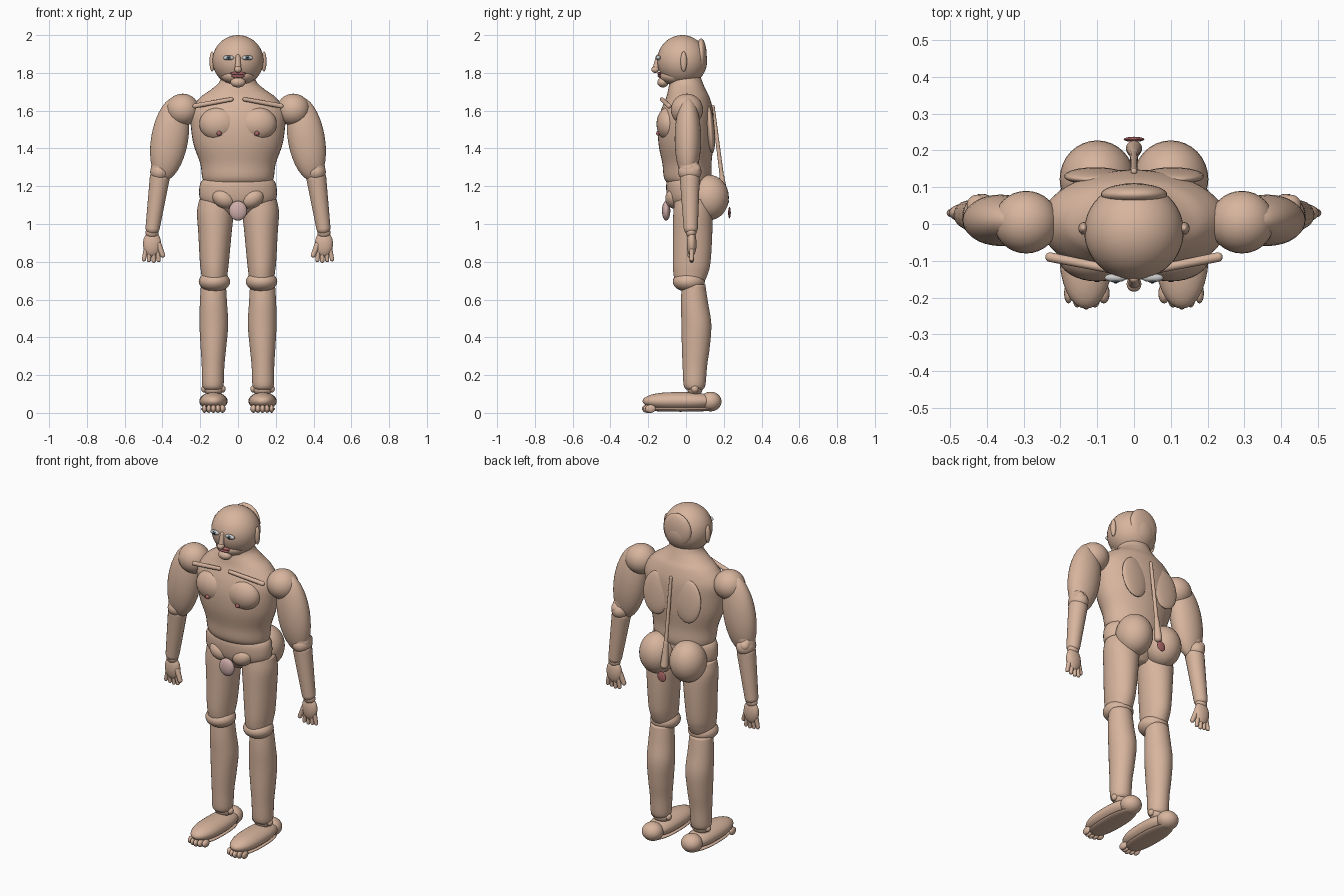
import bpy, bmesh, math
from mathutils import Vector, Matrix


def material(name, rgb):
    m = bpy.data.materials.new(name)
    m.diffuse_color = (*rgb, 1)
    return m


SKIN = material("skin", (0.68, 0.46, 0.34))
PINK = material("pink", (0.62, 0.42, 0.40))
RED = material("red", (0.42, 0.14, 0.14))
WHITE = material("white", (0.85, 0.87, 0.85))
IRIS = material("iris", (0.12, 0.2, 0.25))
DARK = material("dark", (0.02, 0.02, 0.02))


def finish(name, bm, mat):
    bmesh.ops.recalc_face_normals(bm, faces=bm.faces)
    me = bpy.data.meshes.new(name)
    bm.to_mesh(me)
    bm.free()
    for p in me.polygons:
        p.use_smooth = True
    me.materials.append(mat)
    ob = bpy.data.objects.new(name, me)
    bpy.context.collection.objects.link(ob)
    return ob


def ball(name, loc, rad, mat=SKIN, tilt=0, pitch=0, blunt=1, seg=32):
    """Ellipsoid; tilt turns about y, pitch about x, blunt < 1 fattens the y ends."""
    bm = bmesh.new()
    bmesh.ops.create_uvsphere(bm, u_segments=seg, v_segments=seg // 2, radius=1)
    for v in bm.verts:
        v.co.y = math.copysign(abs(v.co.y) ** blunt, v.co.y)
        v.co = Vector(a * b for a, b in zip(v.co, rad))
    bm.transform(Matrix.Translation(loc) @ Matrix.Rotation(tilt, 4, 'Y') @ Matrix.Rotation(pitch, 4, 'X'))
    return finish(name, bm, mat)


def rod(name, a, b, r1, r2, mat=SKIN, seg=20):
    """Tapered rod from a to b with rounded ends."""
    a, b = Vector(a), Vector(b)
    d = b - a
    rot = d.to_track_quat('Z', 'Y').to_matrix().to_4x4()
    bm = bmesh.new()
    bmesh.ops.create_cone(bm, segments=seg, radius1=r1, radius2=r2, depth=d.length, cap_ends=False,
                          matrix=Matrix.Translation((a + b) / 2) @ rot)
    for p, r in ((a, r1), (b, r2)):
        bmesh.ops.create_uvsphere(bm, u_segments=seg, v_segments=10, radius=r, matrix=Matrix.Translation(p) @ rot)
    return finish(name, bm, mat)


def loft(name, rows, mat=SKIN, seg=40, steps=5):
    """Smooth stack of elliptical sections given as (z, x, y, rx, ry)."""
    rows = [Vector(r) for r in rows]
    pts = [rows[0]] + rows + [rows[-1]]
    sections = []
    for i in range(1, len(pts) - 2):
        p0, p1, p2, p3 = pts[i - 1:i + 3]
        for k in range(steps):
            t = k / steps
            sections.append(0.5 * (2 * p1 + (p2 - p0) * t + (2 * p0 - 5 * p1 + 4 * p2 - p3) * t * t
                                   + (3 * p1 - p0 - 3 * p2 + p3) * t ** 3))
    sections.append(rows[-1])
    bm = bmesh.new()
    rings = []
    for z, x, y, rx, ry in sections:
        rings.append([bm.verts.new((x + rx * math.cos(2 * math.pi * j / seg),
                                    y + ry * math.sin(2 * math.pi * j / seg), z)) for j in range(seg)])
    for lo, hi in zip(rings, rings[1:]):
        for j in range(seg):
            k = (j + 1) % seg
            bm.faces.new((lo[j], lo[k], hi[k], hi[j]))
    bm.faces.new(rings[0])
    bm.faces.new(rings[-1])
    return finish(name, bm, mat)


# Head and face
ball("head", (0, -0.02, 1.865), (0.135, 0.132, 0.135), seg=48)
ball("jaw", (0, -0.055, 1.785), (0.09, 0.085, 0.05))
ball("chin", (0, -0.122, 1.75), (0.04, 0.03, 0.027))
ball("back_of_head", (0, 0.08, 1.885), (0.09, 0.03, 0.097))
rod("nose_bridge", (0, -0.148, 1.885), (0, -0.16, 1.825), 0.012, 0.016)
ball("nose_tip", (0, -0.163, 1.818), (0.02, 0.021, 0.018))
ball("upper_lip", (0, -0.14, 1.797), (0.042, 0.012, 0.009), RED)
ball("lower_lip", (0, -0.138, 1.783), (0.036, 0.012, 0.009), RED)

# Trunk
loft("torso", [(1.20, 0, 0.02, 0.165, 0.10), (1.24, 0, 0.01, 0.188, 0.125),
               (1.32, 0, 0.005, 0.20, 0.13), (1.42, 0, 0.0, 0.235, 0.145),
               (1.52, 0, 0.0, 0.25, 0.148), (1.60, 0, 0.005, 0.25, 0.138),
               (1.67, 0, 0.01, 0.20, 0.115), (1.71, 0, 0.005, 0.145, 0.10),
               (1.75, 0, 0.0, 0.10, 0.088), (1.80, 0, -0.01, 0.085, 0.08)])
loft("pelvis", [(1.04, 0, 0.02, 0.06, 0.05), (1.09, 0, 0.015, 0.16, 0.09),
                (1.13, 0, 0.01, 0.20, 0.107), (1.19, 0, 0.01, 0.205, 0.115),
                (1.23, 0, 0.01, 0.19, 0.11), (1.25, 0, 0.01, 0.15, 0.09)])
ball("groin", (0, -0.105, 1.07), (0.048, 0.022, 0.052), PINK)
rod("spine", (0, 0.143, 1.62), (0, 0.19, 1.25), 0.009, 0.011)
rod("tailbone", (0, 0.19, 1.25), (0, 0.205, 1.12), 0.013, 0.022)
ball("tailbone_tip", (0, 0.23, 1.06), (0.028, 0.007, 0.03), RED)

for s, side in ((-1, "right"), (1, "left")):
    # Eyes and ears
    ball(f"{side}_eye", (s * 0.05, -0.146, 1.88), (0.03, 0.012, 0.013), WHITE)
    ball(f"{side}_iris", (s * 0.05, -0.156, 1.88), (0.011, 0.004, 0.011), IRIS, seg=16)
    ball(f"{side}_pupil", (s * 0.05, -0.159, 1.88), (0.005, 0.003, 0.005), DARK, seg=12)
    ball(f"{side}_ear", (s * 0.137, -0.012, 1.86), (0.014, 0.017, 0.053))

    # Chest and back details
    ball(f"{side}_chest", (s * 0.10, -0.09, 1.53), (0.105, 0.066, 0.09))
    ball(f"{side}_nipple", (s * 0.10, -0.147, 1.48), (0.013, 0.011, 0.013), RED, seg=16)
    rod(f"{side}_collarbone", (s * 0.035, -0.128, 1.66), (s * 0.228, -0.09, 1.625), 0.011, 0.013)
    ball(f"{side}_shoulder_blade", (s * 0.105, 0.13, 1.50), (0.085, 0.022, 0.125), pitch=0.08)
    ball(f"{side}_buttock", (s * 0.10, 0.122, 1.14), (0.102, 0.105, 0.12))
    ball(f"{side}_hip_crease", (s * 0.075, -0.06, 1.135), (0.065, 0.05, 0.05), tilt=s * -0.5)

    # Arm
    ball(f"{side}_shoulder", (s * 0.293, 0.005, 1.605), (0.088, 0.085, 0.085))
    ball(f"{side}_upper_arm", (s * 0.362, 0.01, 1.45), (0.098, 0.07, 0.225), tilt=s * -0.17)
    rod(f"{side}_lower_arm_core", (s * 0.37, 0.01, 1.42), (s * 0.413, 0.015, 1.29), 0.06, 0.05)
    ball(f"{side}_elbow", (s * 0.413, 0.02, 1.275), (0.052, 0.062, 0.052))
    rod(f"{side}_elbow_knob", (s * 0.425, 0.03, 1.31), (s * 0.425, 0.05, 1.29), 0.03, 0.03)
    rod(f"{side}_forearm", (s * 0.415, 0.02, 1.24), (s * 0.452, 0.025, 0.98), 0.053, 0.038)
    ball(f"{side}_wrist", (s * 0.455, 0.027, 0.955), (0.035, 0.028, 0.03))
    ball(f"{side}_palm", (s * 0.455, 0.03, 0.895), (0.048, 0.026, 0.068))
    for i in range(4):
        x = 0.428 + 0.02 * i
        rod(f"{side}_finger_{i + 1}", (s * x, 0.03, 0.86), (s * (x - 0.008 + 0.006 * i), 0.03, 0.805 + 0.004 * abs(i - 1)),
            0.013, 0.011, seg=12)
    rod(f"{side}_thumb", (s * 0.42, 0.025, 0.89), (s * 0.398, 0.02, 0.835), 0.016, 0.013, seg=12)

    # Leg
    c = s * 0.125
    loft(f"{side}_thigh", [(0.70, c, 0.02, 0.065, 0.08), (0.74, c, 0.025, 0.07, 0.092),
                           (0.80, c, 0.03, 0.077, 0.10), (0.95, s * 0.122, 0.035, 0.088, 0.104),
                           (1.06, s * 0.12, 0.035, 0.097, 0.102), (1.13, s * 0.115, 0.03, 0.09, 0.09)])
    ball(f"{side}_knee", (c, 0.015, 0.695), (0.083, 0.085, 0.055))
    loft(f"{side}_lower_leg", [(0.125, s * 0.133, 0.045, 0.045, 0.045), (0.15, s * 0.133, 0.045, 0.057, 0.058),
                               (0.25, s * 0.132, 0.047, 0.06, 0.065), (0.35, s * 0.13, 0.052, 0.068, 0.074),
                               (0.47, s * 0.128, 0.055, 0.076, 0.079), (0.58, s * 0.13, 0.045, 0.072, 0.072),
                               (0.68, s * 0.13, 0.04, 0.066, 0.062)])
    f = s * 0.13
    ball(f"{side}_ankle", (f, 0.047, 0.125), (0.052, 0.04, 0.036))
    for k in (-1, 1):
        ball(f"{side}_ankle_bone_{k + 2}", (f + k * 0.047, 0.047, 0.127), (0.018, 0.02, 0.02), seg=16)
    ball(f"{side}_foot", (f, -0.035, 0.062), (0.075, 0.195, 0.048), blunt=0.75)
    ball(f"{side}_heel", (f, 0.13, 0.06), (0.06, 0.058, 0.052))
    ball(f"{side}_sole", (f, -0.03, 0.02), (0.066, 0.19, 0.014), blunt=0.8)
    for i in range(5):
        ball(f"{side}_toe_{i + 1}", (s * (0.082 + 0.024 * i), -0.205 + 0.006 * abs(i - 2) ** 1.5, 0.022),
             (0.016 - 0.001 * i, 0.028, 0.022), seg=16)
